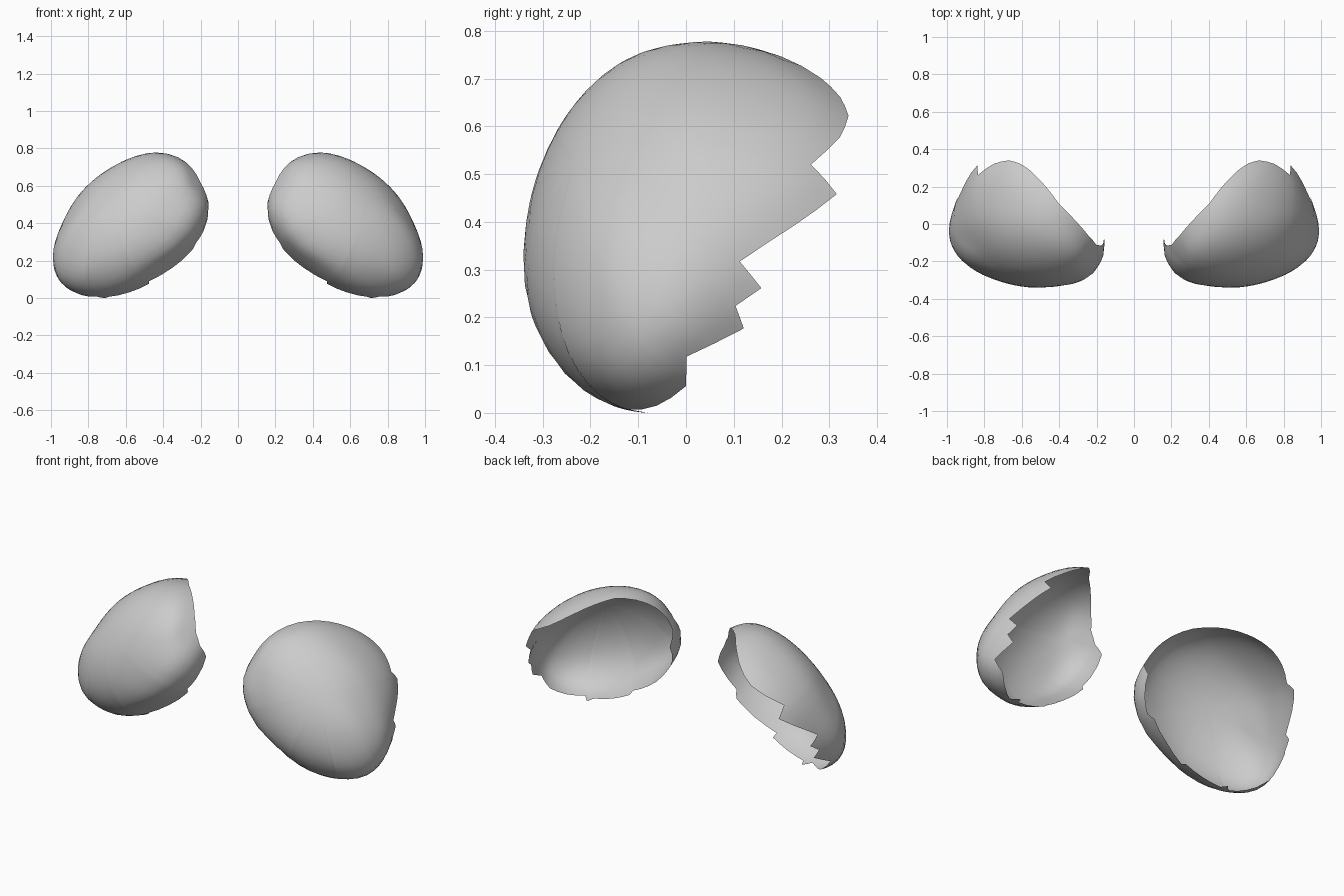
import bpy, bmesh, math
from mathutils import Vector, Matrix

if "Cube" in bpy.data.objects:
    bpy.data.objects.remove(bpy.data.objects["Cube"])

# Tilted egg: a sheared ellipsoid, stretched towards the back
CENTRE = Vector((0.57, -0.025, 0.392))
SHEAR = Matrix(((0.43, 0, 0), (0.042, 0.313, 0), (-0.1465, 0.0707, 0.362)))
UNSHEAR = SHEAR.inverted()
STRETCH = 1.5


def to_egg(d):
    """Direction in sphere space -> point in the model."""
    p = SHEAR @ d
    if p.y > 0:
        p.y += STRETCH * p.y ** 2
    return p + CENTRE


def to_sphere(p):
    """Point in the model -> direction in sphere space (length 1 is on the egg)."""
    q = Vector(p) - CENTRE
    if q.y > 0:
        q.y = (math.sqrt(1 + 4 * STRETCH * q.y) - 1) / (2 * STRETCH)
    return UNSHEAR @ q


# Open rim: smooth over the top, jagged down the outside and underneath
rim = [
    (0.205, -0.11, 0.63), (0.25, -0.06, 0.70),
    (0.32, 0.02, 0.755), (0.40, 0.11, 0.785), (0.47, 0.20, 0.76),
    (0.55, 0.285, 0.715), (0.61, 0.325, 0.675), (0.67, 0.342, 0.635),
    (0.75, 0.325, 0.59), (0.84, 0.27, 0.535), (0.835, 0.315, 0.47),
    (0.89, 0.22, 0.405), (0.945, 0.11, 0.33), (0.93, 0.155, 0.275),
    (0.945, 0.10, 0.24), (0.93, 0.12, 0.19), (0.95, 0.0, 0.135),
    (0.90, 0.0, 0.07), (0.82, -0.06, 0.045), (0.75, -0.12, 0.025),
    (0.715, -0.08, 0.003), (0.69, -0.115, 0.03), (0.58, -0.13, 0.05),
    (0.47, -0.15, 0.07), (0.48, -0.17, 0.115), (0.36, -0.145, 0.18),
    (0.23, -0.13, 0.26), (0.24, -0.15, 0.31), (0.18, -0.13, 0.37),
    (0.185, -0.07, 0.48), (0.18, -0.115, 0.56),
]
# Fullness points on the shell, seen as its outlines
body = [
    (0.45, -0.33, 0.43), (0.40, -0.29, 0.56), (0.37, -0.24, 0.65),
    (0.35, -0.13, 0.75), (0.56, -0.33, 0.23), (0.62, -0.28, 0.13),
    (0.67, -0.23, 0.07), (0.71, -0.18, 0.03), (0.17, -0.22, 0.45),
    (0.25, -0.29, 0.41), (0.70, -0.31, 0.275), (0.85, -0.25, 0.24),
    (0.95, -0.17, 0.22), (1.0, -0.05, 0.22), (0.98, 0.05, 0.24),
    (0.55, 0.10, 0.765), (0.70, 0.107, 0.69), (0.80, 0.098, 0.62),
    (0.88, 0.069, 0.52), (0.93, 0.03, 0.42), (0.98, -0.015, 0.30),
    (0.98, -0.10, 0.13), (0.92, -0.12, 0.06), (0.84, -0.13, 0.02),
    (0.145, -0.15, 0.46),
]
samples = [(d.normalized(), d.length - 1) for d in map(to_sphere, rim + body)]


def fullness(d, width=0.22):
    """Smoothly blended radius in direction d."""
    total, value = 0.08, 0.0
    for s, excess in samples:
        w = math.exp(-(s - d).length_squared / (2 * width * width))
        total += w
        value += w * excess
    return 1 + value / total


corners = [to_sphere(p).normalized() for p in rim]
ends = []
for i, a in enumerate(corners):
    b = corners[(i + 1) % len(corners)]
    ends += [a, (a + b).normalized()]
pole = to_sphere((0.70, -0.24, 0.54)).normalized()


def ring_point(end, t):
    d = pole.slerp(end, t)
    return to_egg(d * fullness(d))


# Domed shell: rings swept from the front pole out to the rim
RINGS = 14
bm = bmesh.new()
tip = bm.verts.new(ring_point(ends[0], 0))
rings = [[bm.verts.new(ring_point(e, k / RINGS)) for e in ends]
         for k in range(1, RINGS + 1)]
n = len(ends)
for i in range(n):
    j = (i + 1) % n
    bm.faces.new((tip, rings[0][i], rings[0][j]))
    for inner, outer in zip(rings, rings[1:]):
        bm.faces.new((inner[i], outer[i], outer[j], inner[j]))
low = min(v.co.z for v in bm.verts)
bmesh.ops.translate(bm, verts=bm.verts, vec=(0, 0, -low))
bm.normal_update()
if tip.normal.y > 0:
    bmesh.ops.reverse_faces(bm, faces=bm.faces)
for f in bm.faces:
    f.smooth = True

mesh = bpy.data.meshes.new("curved_shells")
bm.to_mesh(mesh)
bm.free()
shells = bpy.data.objects.new("curved_shells", mesh)
bpy.context.collection.objects.link(shells)

# Matching shell on the other side
mirror = shells.modifiers.new("mirror", 'MIRROR')
mirror.use_axis[0] = True
mirror.use_mirror_merge = False
